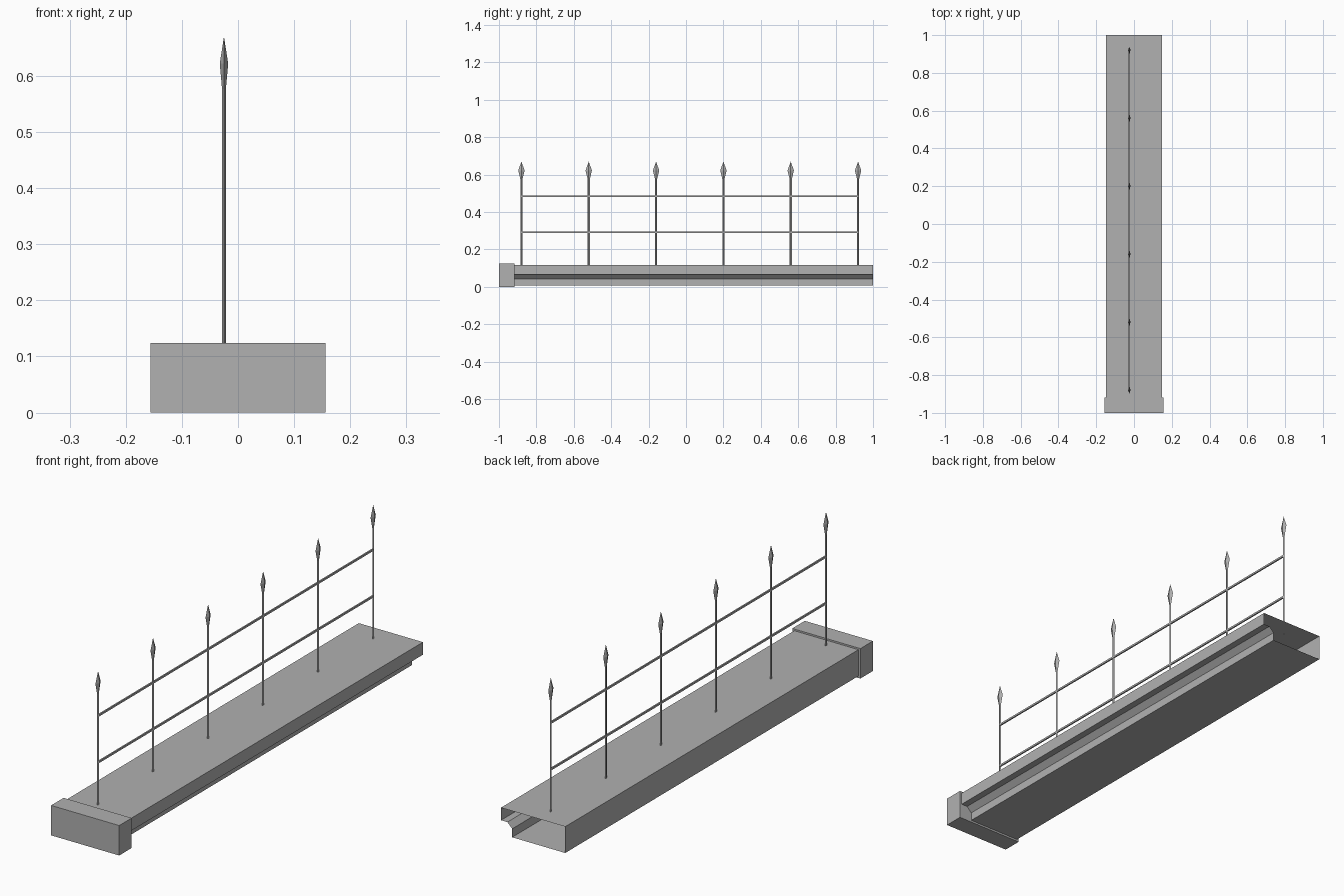
import bpy, bmesh

if "Cube" in bpy.data.objects:
    bpy.data.objects.remove(bpy.data.objects["Cube"])

# One mid-dark grey for the whole model
grey = bpy.data.materials.new("dark_grey")
grey.diffuse_color = (0.44, 0.44, 0.44, 1.0)
grey.use_nodes = True
grey.node_tree.nodes["Principled BSDF"].inputs["Base Color"].default_value = grey.diffuse_color

def make(name, verts, faces):
    me = bpy.data.meshes.new(name)
    me.from_pydata(verts, [], faces)
    me.materials.append(grey)
    bm = bmesh.new()
    bm.from_mesh(me)
    bmesh.ops.recalc_face_normals(bm, faces=bm.faces)
    bm.to_mesh(me)
    bm.free()
    ob = bpy.data.objects.new(name, me)
    bpy.context.collection.objects.link(ob)
    return ob

def box(name, x0, x1, y0, y1, z0, z1):
    v = [(x, y, z) for x in (x0, x1) for y in (y0, y1) for z in (z0, z1)]
    f = [(0, 1, 3, 2), (4, 6, 7, 5), (0, 4, 5, 1), (2, 3, 7, 6), (0, 2, 6, 4), (1, 5, 7, 3)]
    return make(name, v, f)

# Hollow ledge with a moulded right side, open at the back
profile = [(-0.147, 0.008), (0.096, 0.008), (0.096, 0.043),
           (0.118, 0.065), (0.147, 0.065), (0.147, 0.117), (-0.147, 0.117)]
n = len(profile)
verts = [(x, y, z) for y in (-0.918, 1.0) for x, z in profile]
ledge = make("ledge", verts, [(i, (i + 1) % n, (i + 1) % n + n, i + n) for i in range(n)])
# keep the open shell facing outwards
if ledge.data.polygons[0].normal.z > 0:
    ledge.data.flip_normals()

# Block closing the front end
box("end_block", -0.156, 0.156, -1.0, -0.918, 0.0, 0.124)

# Spear-topped posts: stacked diamond rings (half x, half y, z) ending in a point
RX = -0.025
rings = [(0.0035, 0.006, 0.115), (0.0035, 0.006, 0.577), (0.0075, 0.017, 0.622)]
for k in range(6):
    y = -0.88 + 0.36 * k
    v, f = [], [(0, 1, 2, 3)]
    for hx, hy, z in rings:
        v += [(RX + hx, y, z), (RX, y + hy, z), (RX - hx, y, z), (RX, y - hy, z)]
    v.append((RX, y, 0.67))
    for i in range(4):
        j = (i + 1) % 4
        f += [(i, j, j + 4, i + 4), (i + 4, j + 4, j + 8, i + 8), (i + 8, j + 8, 12)]
    make("post_%d" % (k + 1), v, f)

# Two rails linking the posts
for name, z in (("lower_rail", 0.292), ("upper_rail", 0.485)):
    box(name, RX - 0.003, RX + 0.003, -0.88, 0.92, z - 0.004, z + 0.004)
